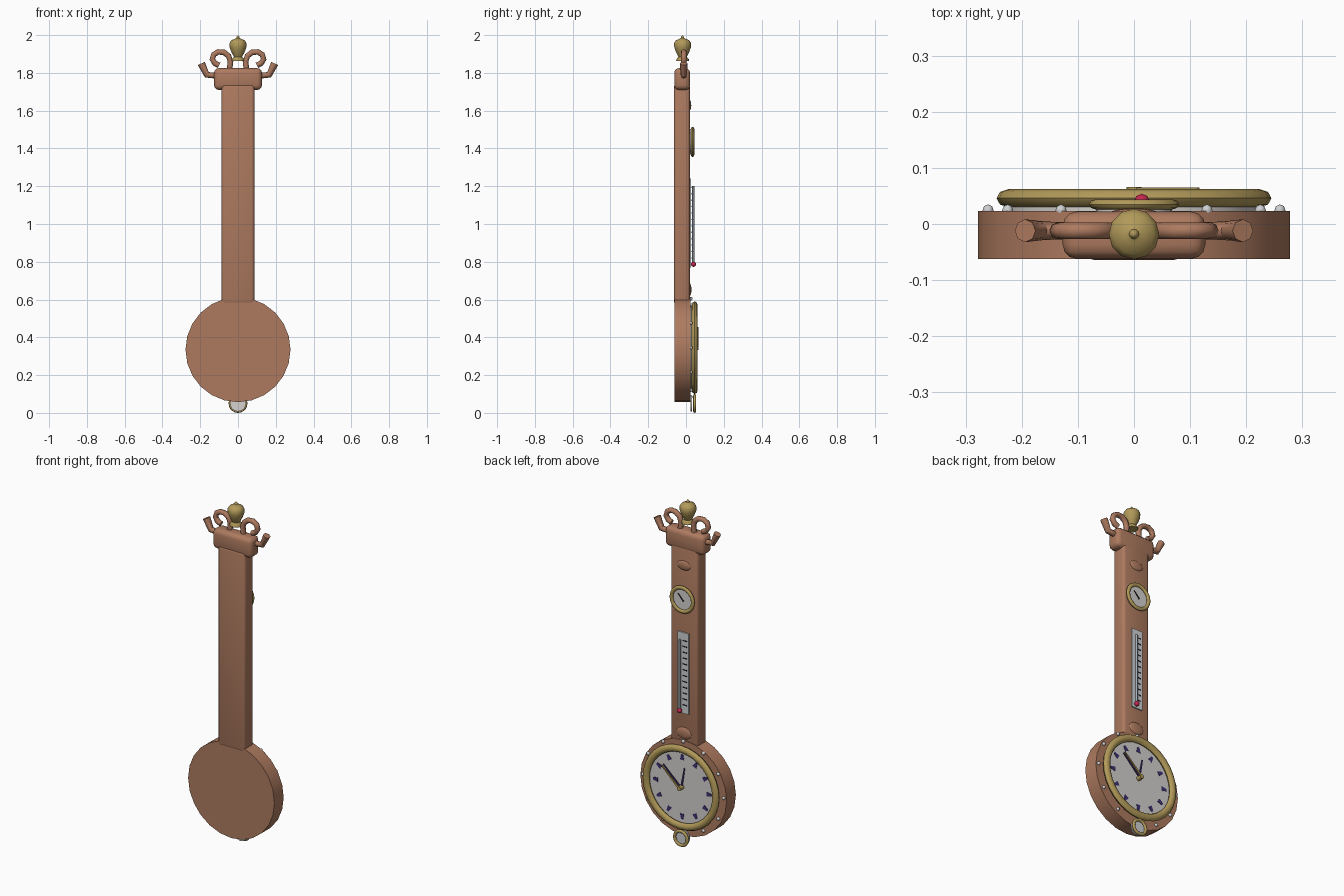
import bpy, bmesh, math
from mathutils import Vector, Matrix

if "Cube" in bpy.data.objects:
    bpy.data.objects.remove(bpy.data.objects["Cube"])


def mat(name, c):
    m = bpy.data.materials.new(name)
    m.diffuse_color = (*c, 1)
    m.use_nodes = True
    m.node_tree.nodes["Principled BSDF"].inputs["Base Color"].default_value = m.diffuse_color
    return m


WOOD = mat("wood", (0.42, 0.195, 0.115))
GOLD = mat("brass", (0.44, 0.32, 0.10))
DIAL = mat("dial_white", (0.66, 0.64, 0.62))
SILVER = mat("silver", (0.62, 0.63, 0.64))
GLASS = mat("glass_grey", (0.36, 0.42, 0.47))
PURPLE = mat("purple", (0.05, 0.03, 0.17))
DARK = mat("dark", (0.015, 0.012, 0.02))
RED = mat("red", (0.55, 0.02, 0.08))


def finish(name, bm, m, angle=35):
    bmesh.ops.remove_doubles(bm, verts=bm.verts, dist=1e-5)
    bmesh.ops.recalc_face_normals(bm, faces=bm.faces)
    me = bpy.data.meshes.new(name)
    bm.to_mesh(me)
    bm.free()
    me.materials.append(m)
    for p in me.polygons:
        p.use_smooth = True
    me.set_sharp_from_angle(angle=math.radians(angle))
    ob = bpy.data.objects.new(name, me)
    bpy.context.collection.objects.link(ob)
    return ob


def lathe(name, profile, n, loc, m, axis='Y', closed=False, angle=35):
    """Spin (radius, height) points about the y or z axis."""
    bm = bmesh.new()
    rings = []
    for r, h in profile:
        ring = []
        for i in range(n):
            a = 2 * math.pi * i / n
            p = (r * math.cos(a), h, r * math.sin(a)) if axis == 'Y' else (r * math.cos(a), r * math.sin(a), h)
            ring.append(bm.verts.new(Vector(p) + Vector(loc)))
        rings.append(ring)
    k = len(rings)
    for j in range(k if closed else k - 1):
        a, b = rings[j], rings[(j + 1) % k]
        for i in range(n):
            i2 = (i + 1) % n
            pts = [a[i], a[i2], b[i2], b[i]]
            if profile[j][0] == 0:
                pts = [a[0], b[i2], b[i]]
            elif profile[(j + 1) % k][0] == 0:
                pts = [a[i], a[i2], b[0]]
            bm.faces.new(pts)
    bmesh.ops.delete(bm, geom=[v for v in bm.verts if not v.link_faces], context='VERTS')
    return finish(name, bm, m, angle)


def disc(name, r, y0, y1, z, m, n=32, x=0):
    return lathe(name, [(0, y0), (r, y0), (r, y1), (0, y1)], n, (x, 0, z), m)


def bezel(name, major, minor, depth, y, z, n=32):
    prof = [(major + minor * math.cos(t), depth * math.sin(t))
            for t in (math.pi * i / 4 for i in range(8))]
    return lathe(name, prof, n, (0, y, z), GOLD, closed=True, angle=50)


def box(name, lo, hi, m, bevel=0, seg=3):
    bm = bmesh.new()
    bmesh.ops.create_cube(bm, size=1)
    lo, hi = Vector(lo), Vector(hi)
    for v in bm.verts:
        v.co = Vector([(lo[i] + hi[i]) / 2 + v.co[i] * (hi[i] - lo[i]) for i in range(3)])
    if bevel:
        bmesh.ops.bevel(bm, geom=bm.edges[:], offset=bevel, segments=seg, profile=0.5, affect='EDGES')
    return finish(name, bm, m, 40)


def hand(name, base, tip, w, y, t, m):
    """Tapered flat pointer lying parallel to the dial."""
    a, b = Vector((base[0], 0, base[1])), Vector((tip[0], 0, tip[1]))
    side = (b - a).cross(Vector((0, 1, 0))).normalized()
    bm = bmesh.new()
    pts = [a - side * w, a + side * w, b + side * w * 0.5, b - side * w * 0.5]
    f = bm.faces.new([bm.verts.new(p + Vector((0, y, 0))) for p in pts])
    ext = bmesh.ops.extrude_face_region(bm, geom=[f])
    bmesh.ops.translate(bm, vec=(0, t, 0), verts=[g for g in ext['geom'] if isinstance(g, bmesh.types.BMVert)])
    return finish(name, bm, m)


def ball(name, loc, size, m, u=12, v=8):
    bm = bmesh.new()
    bmesh.ops.create_uvsphere(bm, u_segments=u, v_segments=v, radius=1)
    bmesh.ops.transform(bm, verts=bm.verts, matrix=Matrix.Translation(loc) @ Matrix.Diagonal((*size, 1)))
    return finish(name, bm, m, 60)


def tube(name, pts, r, m):
    cu = bpy.data.curves.new(name, 'CURVE')
    cu.dimensions = '3D'
    cu.bevel_depth = r
    cu.bevel_resolution = 2
    cu.use_fill_caps = True
    sp = cu.splines.new('POLY')
    sp.points.add(len(pts) - 1)
    for p, (x, y, z, k) in zip(sp.points, pts):
        p.co = (x, y, z, 1)
        p.radius = k
    cu.materials.append(m)
    ob = bpy.data.objects.new(name, cu)
    bpy.context.collection.objects.link(ob)
    bpy.context.view_layer.objects.active = ob
    ob.select_set(True)
    bpy.ops.object.convert(target='MESH')
    ob.select_set(False)
    for p in ob.data.polygons:
        p.use_smooth = True
    ob.data.set_sharp_from_angle(angle=math.radians(50))


# wooden case
disc("round_case", 0.278, -0.062, 0.023, 0.335, WOOD, n=24)
box("trunk", (-0.087, -0.064, 0.575), (0.087, 0.02, 1.74), WOOD, 0.016)
box("cornice", (-0.127, -0.062, 1.71), (0.127, 0.022, 1.825), WOOD, 0.025)

# carved scrolls and horns on the cornice
for s, side in ((-1, "left"), (1, "right")):
    scroll = [(0.1, 1.84), (0.122, 1.85), (0.136, 1.872), (0.128, 1.897), (0.105, 1.911),
              (0.075, 1.909), (0.05, 1.89), (0.04, 1.86), (0.046, 1.81)]
    tube(side + "_scroll", [(s * x, -0.012, z, 1) for x, z in scroll], 0.015, WOOD)
    horn = [(0.1, 1.785, 0.9), (0.135, 1.787, 0.9), (0.165, 1.79, 1), (0.194, 1.85, 1.2)]
    tube(side + "_horn", [(s * x, -0.012, z, k) for x, z, k in horn], 0.017, WOOD)

# urn finial
lathe("finial", [(0, 1.863), (0.034, 1.863), (0.033, 1.872), (0.022, 1.885), (0.034, 1.908), (0.044, 1.935),
                 (0.045, 1.957), (0.036, 1.972), (0.018, 1.98), (0.009, 1.984), (0.007, 1.992), (0, 2.0)],
      12, (0, -0.018, 0), GOLD, axis='Z', angle=50)

# carved oval bosses
ball("upper_boss", (0, 0.018, 1.628), (0.045, 0.01, 0.028), WOOD, 16)
ball("lower_boss", (0, 0.018, 0.652), (0.05, 0.011, 0.035), WOOD, 16)

# main dial
CZ = 0.345
disc("main_dial", 0.225, 0.022, 0.035, CZ, DIAL)
bezel("main_bezel", 0.224, 0.021, 0.016, 0.046, CZ)
for i in range(12):
    a = math.radians(30 * i)
    c, s = math.cos(a), math.sin(a)
    hand("hour_mark", (0.157 * c, CZ + 0.157 * s), (0.188 * c, CZ + 0.188 * s), 0.013, 0.034, 0.003, PURPLE)
    ball("stud", (0.26 * c, 0.024, CZ + 0.26 * s), (0.01, 0.011, 0.01), SILVER, 8, 6)
hand("hour_hand", (0, CZ), (-0.02, CZ + 0.115), 0.006, 0.041, 0.004, PURPLE)
hand("minute_hand", (0, CZ), (0.112, CZ + 0.108), 0.006, 0.047, 0.004, PURPLE)
hand("set_hand", (0, CZ), (0.115, CZ + 0.108), 0.006, 0.059, 0.006, GOLD)
disc("hand_hub", 0.013, 0.034, 0.066, CZ, GOLD, n=12)

# upper small dial
disc("upper_dial", 0.068, 0.019, 0.031, 1.435, DIAL, n=24)
bezel("upper_bezel", 0.069, 0.011, 0.009, 0.035, 1.435, 24)
hand("upper_hand", (-0.008, 1.425), (0.028, 1.465), 0.004, 0.033, 0.003, DARK)

# level window below the main dial
disc("level_dial", 0.042, 0.023, 0.031, 0.05, DIAL, n=20)
bezel("level_bezel", 0.041, 0.009, 0.008, 0.046, 0.05, 20)
disc("level_glass", 0.036, 0.036, 0.043, 0.05, SILVER, n=20)

# thermometer
box("thermometer_plate", (-0.035, 0.019, 0.77), (0.035, 0.027, 1.24), SILVER)
lathe("thermometer_tube", [(0, 0.79), (0.006, 0.79), (0.006, 1.2), (0, 1.2)], 8, (0.014, 0.038, 0), GLASS, axis='Z', angle=50)
ball("thermometer_bulb", (0.014, 0.04, 0.787), (0.014, 0.014, 0.014), RED, 8, 6)
for i in range(12):
    z = 0.82 + 0.034 * i
    box("scale_tick", (-0.024, 0.026, z - 0.003), (0.002, 0.0285, z + 0.003), DARK)
